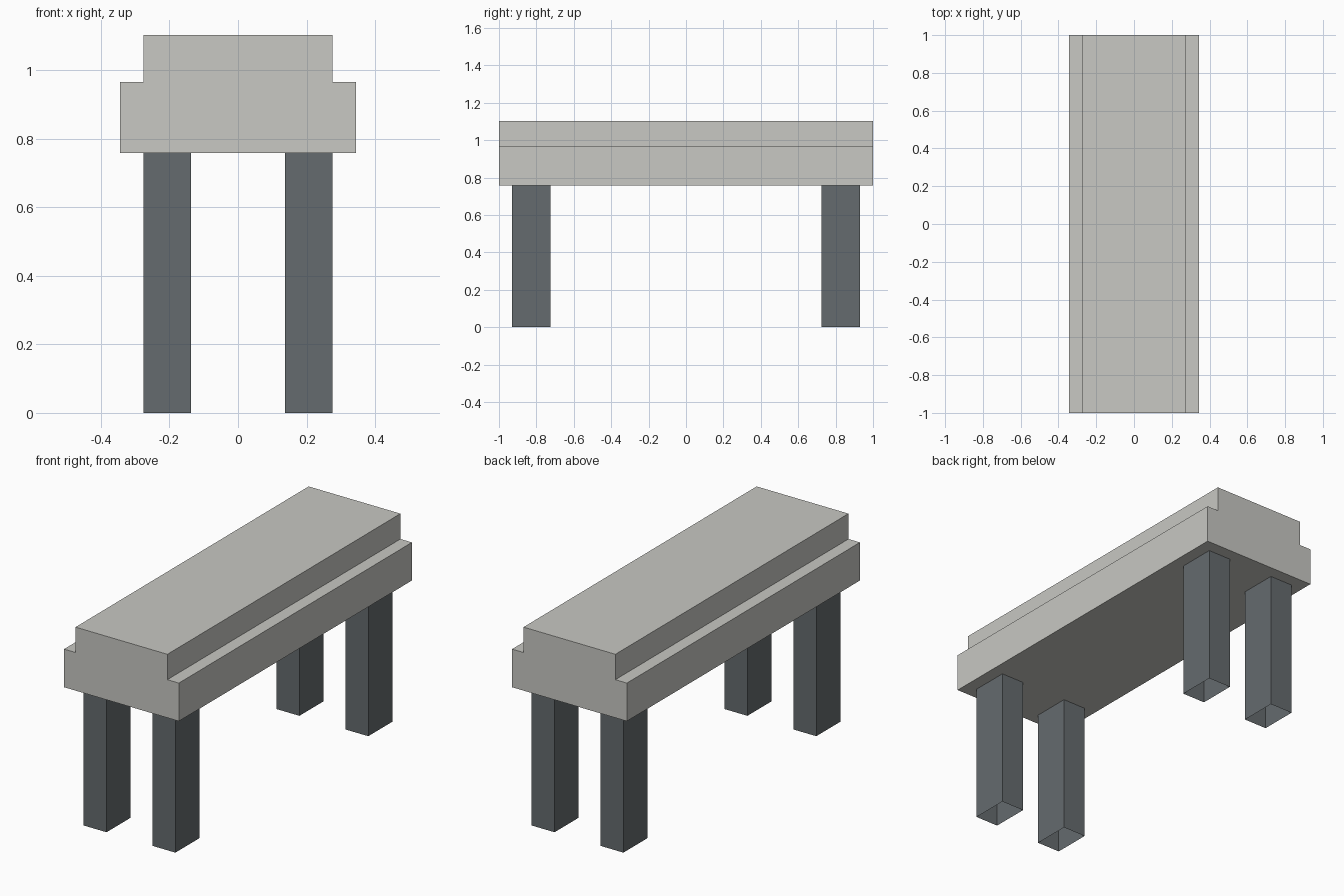
import bpy, bmesh

if "Cube" in bpy.data.objects:
    bpy.data.objects.remove(bpy.data.objects["Cube"])

U = 1 / 29  # the bench sits on a grid of 58 units along its length


def material(name, rgb):
    m = bpy.data.materials.new(name)
    m.diffuse_color = (*rgb, 1)
    m.use_nodes = True
    m.node_tree.nodes["Principled BSDF"].inputs["Base Color"].default_value = m.diffuse_color
    return m


def add_object(name, bm, mat):
    bmesh.ops.scale(bm, vec=(U, U, U), verts=bm.verts)
    mesh = bpy.data.meshes.new(name)
    bm.to_mesh(mesh)
    bm.free()
    mesh.materials.append(mat)
    obj = bpy.data.objects.new(name, mesh)
    bpy.context.collection.objects.link(obj)
    return obj


stone = material("pale_stone", (0.578, 0.578, 0.546))
slate = material("dark_slate", (0.130, 0.147, 0.156))

# Seat: stepped profile extruded along y
half = [(10, 22), (10, 28), (8, 28), (8, 32)]
profile = half + [(-x, z) for x, z in reversed(half)]
bm = bmesh.new()
face = bm.faces.new([bm.verts.new((x, -29, z)) for x, z in profile])
ext = bmesh.ops.extrude_face_region(bm, geom=[face], use_keep_orig=True)
moved = [v for v in ext["geom"] if isinstance(v, bmesh.types.BMVert)]
bmesh.ops.translate(bm, vec=(0, 58, 0), verts=moved)
bmesh.ops.recalc_face_normals(bm, faces=bm.faces)
add_object("seat", bm, stone)


# Legs: four square tubes, open at the ends
def leg(name, sx, sy):
    bm = bmesh.new()
    bmesh.ops.create_cube(bm, size=1)
    bmesh.ops.scale(bm, vec=(4, 6, 22), verts=bm.verts)
    bmesh.ops.translate(bm, vec=(6 * sx, 24 * sy, 11), verts=bm.verts)
    ends = [f for f in bm.faces if abs(f.normal.z) > 0.5]
    bmesh.ops.delete(bm, geom=ends, context="FACES_ONLY")
    add_object(name, bm, slate)


for sy, end in ((-1, "front"), (1, "back")):
    for sx, side in ((-1, "left"), (1, "right")):
        leg(f"{end}_{side}_leg", sx, sy)
